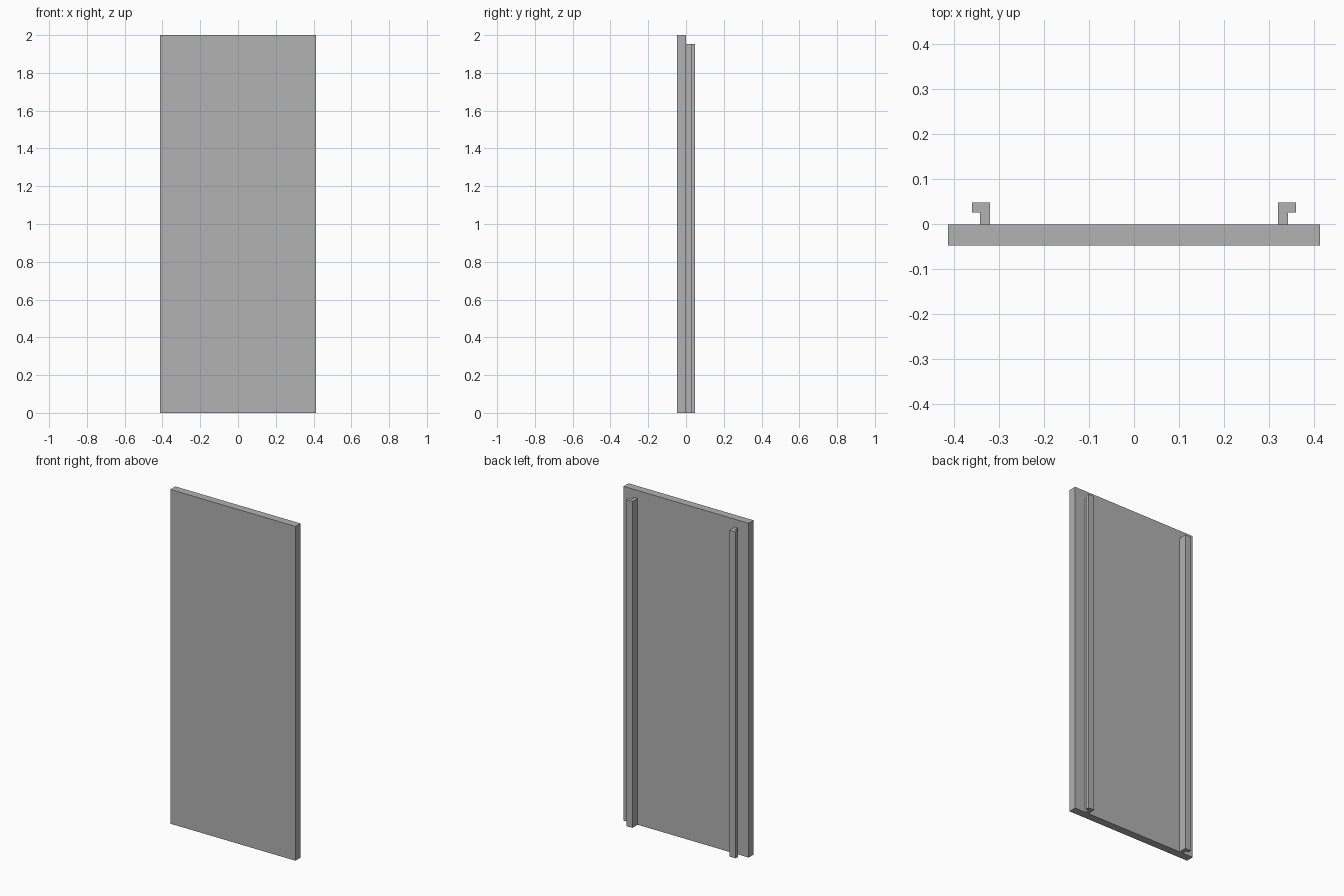
import bpy
import bmesh

cube = bpy.data.objects.get("Cube")
if cube:
    bpy.data.objects.remove(cube, do_unlink=True)

# Single plain grey
grey = bpy.data.materials.new("plain_grey")
grey.use_nodes = True
color = (0.445, 0.445, 0.445, 1)
grey.diffuse_color = color
grey.node_tree.nodes["Principled BSDF"].inputs["Base Color"].default_value = color


def extrude_profile(name, points, height):
    """Raise a flat outline in x and y from the floor to the given height."""
    bm = bmesh.new()
    face = bm.faces.new([bm.verts.new((x, y, 0)) for x, y in points])
    top = bmesh.ops.extrude_face_region(bm, geom=[face])["geom"]
    verts = [v for v in top if isinstance(v, bmesh.types.BMVert)]
    bmesh.ops.translate(bm, verts=verts, vec=(0, 0, height))
    bmesh.ops.recalc_face_normals(bm, faces=bm.faces)
    mesh = bpy.data.meshes.new(name)
    bm.to_mesh(mesh)
    bm.free()
    mesh.materials.append(grey)
    obj = bpy.data.objects.new(name, mesh)
    bpy.context.collection.objects.link(obj)
    return obj


# Flat front panel
W, FRONT, JOIN, BACK = 0.414, -0.048, -0.001, 0.048
extrude_profile("panel", [(-W, FRONT), (W, FRONT), (W, JOIN), (-W, JOIN)], 2.0)

# Hooked rails on the back, lips turned outward
INNER, STEM, LIP, LIP_Y = 0.321, 0.343, 0.361, 0.026
rail = [(INNER, JOIN), (STEM, JOIN), (STEM, LIP_Y),
        (LIP, LIP_Y), (LIP, BACK), (INNER, BACK)]
for side, sign in (("left", 1), ("right", -1)):
    extrude_profile(side + "_rail", [(sign * x, y) for x, y in rail], 1.953)
